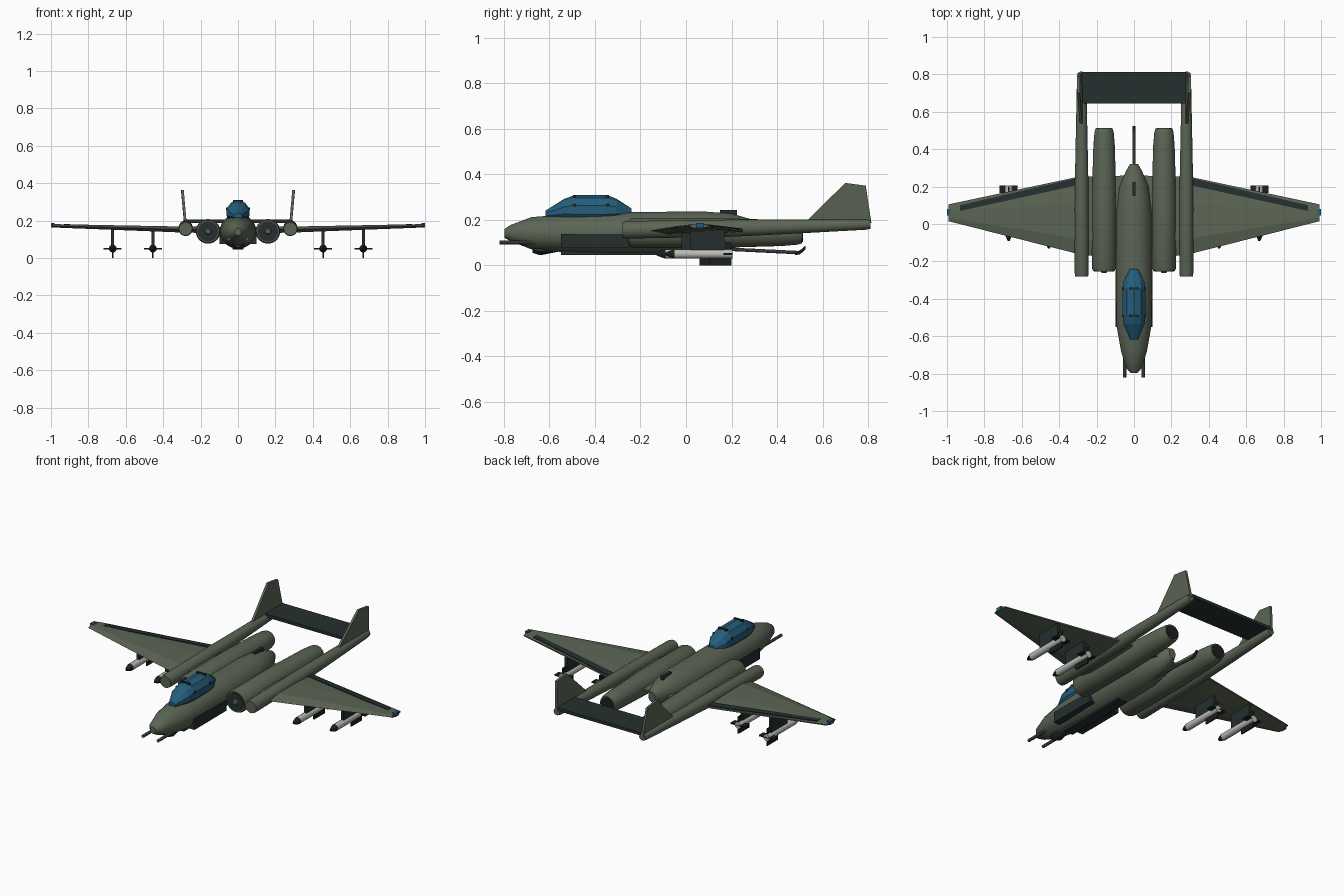
import bpy, bmesh, math
from mathutils import Vector

if "Cube" in bpy.data.objects:
    bpy.data.objects.remove(bpy.data.objects["Cube"], do_unlink=True)


def material(name, rgb):
    m = bpy.data.materials.new(name)
    m.use_nodes = True
    m.diffuse_color = (*rgb, 1)
    m.node_tree.nodes["Principled BSDF"].inputs["Base Color"].default_value = (*rgb, 1)
    return m


GREEN = material("olive green", (0.105, 0.13, 0.09))
DARK = material("dark slate", (0.018, 0.028, 0.028))
BLUE = material("canopy blue", (0.018, 0.11, 0.2))
WHITE = material("pale grey", (0.5, 0.5, 0.48))
STEEL = material("steel grey", (0.11, 0.12, 0.115))
BLACK = material("soft black", (0.012, 0.014, 0.014))


def finish(name, bm, mat, mirror=False, smooth=False):
    bmesh.ops.recalc_face_normals(bm, faces=bm.faces)
    me = bpy.data.meshes.new(name)
    bm.to_mesh(me)
    bm.free()
    me.materials.append(mat)
    if smooth:
        me.shade_smooth()
        me.set_sharp_from_angle(angle=math.radians(35))
    ob = bpy.data.objects.new(name, me)
    bpy.context.collection.objects.link(ob)
    if mirror:
        ob.modifiers.new("Mirror", 'MIRROR').use_mirror_merge = False
    return ob


def bridge(bm, rings):
    n = len(rings[0])
    for a, b in zip(rings, rings[1:]):
        for i in range(n):
            j = (i + 1) % n
            bm.faces.new((a[i], a[j], b[j], b[i]))
    bm.faces.new(rings[0])
    bm.faces.new(rings[-1])


def loft(name, x, sections, mat, mirror=False, n=20, smooth=True):
    """Elliptical rings along y; each section is (y, half width, bottom, top)."""
    bm = bmesh.new()
    rings = []
    for y, w, lo, hi in sections:
        angles = [math.tau * (i + 0.5) / n for i in range(n)]
        rings.append([bm.verts.new((x + w * math.cos(a), y, (lo + hi) / 2 + (hi - lo) / 2 * math.sin(a)))
                      for a in angles])
    bridge(bm, rings)
    return finish(name, bm, mat, mirror, smooth)


def body(name, x, z, profile, mat, mirror=True, n=20):
    """Round body along y; profile is (y, radius)."""
    return loft(name, x, [(y, r, z - r, z + r) for y, r in profile], mat, mirror, n)


def slab(name, points, offset, mat, mirror=False):
    """Flat polygon thickened along an offset vector."""
    bm = bmesh.new()
    shift = Vector(offset)
    bridge(bm, [[bm.verts.new(p) for p in points], [bm.verts.new(Vector(p) + shift) for p in points]])
    return finish(name, bm, mat, mirror)


def box(name, x, y, z, mat, mirror=False):
    pts = [(x[0], y[0], z[0]), (x[1], y[0], z[0]), (x[1], y[1], z[0]), (x[0], y[1], z[0])]
    return slab(name, pts, (0, 0, z[1] - z[0]), mat, mirror)


def rod(name, path, r, mat, mirror=False, n=10):
    bm = bmesh.new()
    bridge(bm, [[bm.verts.new((x + r * math.cos(math.tau * i / n), y, z + r * math.sin(math.tau * i / n)))
                 for i in range(n)] for x, y, z in path])
    return finish(name, bm, mat, mirror, True)


# Central fuselage
loft("fuselage", 0, [(-0.797, 0.018, 0.12, 0.16), (-0.77, 0.042, 0.105, 0.178), (-0.68, 0.07, 0.07, 0.212),
                     (-0.55, 0.093, 0.058, 0.223), (-0.3, 0.098, 0.05, 0.235), (0.08, 0.095, 0.052, 0.237),
                     (0.2, 0.078, 0.07, 0.228), (0.28, 0.045, 0.1, 0.205), (0.32, 0.022, 0.125, 0.185)], GREEN, n=24)

# Faceted canopy with frame studs
loft("canopy", 0, [(-0.618, 0.022, 0.205, 0.24), (-0.535, 0.06, 0.19, 0.292), (-0.49, 0.064, 0.18, 0.308),
                   (-0.345, 0.064, 0.18, 0.308), (-0.305, 0.058, 0.19, 0.292), (-0.24, 0.022, 0.205, 0.25)],
     BLUE, n=10, smooth=False)
for y in (-0.49, -0.345):
    box("canopy_top_frame", (-0.028, 0.028), (y - 0.006, y + 0.006), (0.297, 0.31), DARK)
    box("canopy_side_frame", (0.052, 0.063), (y - 0.007, y + 0.007), (0.256, 0.269), DARK, True)

# Fuselage fittings
box("side_intake", (0.06, 0.1), (-0.55, -0.25), (0.075, 0.138), DARK, True)
box("belly_panel", (-0.03, 0.03), (-0.55, -0.1), (0.046, 0.07), DARK)
loft("chin_sensor", 0, [(-0.675, 0.02, 0.055, 0.09), (-0.64, 0.035, 0.044, 0.09), (-0.56, 0.02, 0.06, 0.09)], DARK, n=10)
box("dorsal_aerial", (-0.009, 0.009), (0.15, 0.225), (0.21, 0.243), DARK)
rod("nose_gun", [(0.05, -0.82, 0.1), (0.05, -0.6, 0.1)], 0.009, STEEL, True)
rod("tail_hook", [(0, 0.1, 0.075), (0, 0.49, 0.056)], 0.008, STEEL)
rod("hook_tip", [(0, 0.48, 0.054), (0, 0.5, 0.056), (0, 0.525, 0.078)], 0.009, DARK)

# Engine nacelles with intake fans and exhausts
body("nacelle", 0.16, 0.142, [(-0.25, 0.06), (-0.235, 0.066), (0.15, 0.066), (0.42, 0.058), (0.49, 0.052), (0.51, 0.046)], GREEN)
body("intake_fan", 0.16, 0.142, [(-0.253, 0.054), (-0.245, 0.054)], DARK)
body("intake_spinner", 0.16, 0.142, [(-0.262, 0.012), (-0.25, 0.02)], STEEL)
body("exhaust", 0.16, 0.142, [(0.5, 0.04), (0.514, 0.04)], BLACK)

# Tail booms
loft("tail_boom", 0.28, [(-0.28, 0.035, 0.12, 0.19), (-0.26, 0.038, 0.117, 0.195), (0.2, 0.037, 0.125, 0.201),
                         (0.5, 0.031, 0.14, 0.202), (0.79, 0.025, 0.156, 0.203), (0.81, 0.02, 0.16, 0.2)], GREEN, True)

# Tail surfaces
slab("tail_fin", [(0.275, 0.53, 0.195), (0.29, 0.7, 0.362), (0.29, 0.79, 0.35), (0.275, 0.815, 0.185)],
     (0.014, 0, 0), GREEN, True)
box("tailplane", (-0.28, 0.28), (0.645, 0.812), (0.188, 0.206), DARK)

# Wings: tapered sections rising toward the tip
bm = bmesh.new()
rings = []
for x, lead, trail, z, t in ((0, -0.2, 0.26, 0.147, 0.034), (0.3, -0.16, 0.252, 0.152, 0.032), (0.992, 0.015, 0.105, 0.172, 0.018)):
    c = trail - lead
    rings.append([bm.verts.new((x, lead + c * f, z + t * h)) for f, h in
                  ((0, 0), (0.2, 0.5), (0.65, 0.45), (1, 0.15), (1, -0.15), (0.65, -0.45), (0.2, -0.5))])
bridge(bm, rings)
finish("wing", bm, GREEN, True)

# Control surface plate and tip light
slab("wing_flap", [(0.3, 0.208, 0.158), (0.93, 0.07, 0.175), (0.93, 0.1, 0.1735), (0.3, 0.247, 0.1555)],
     (0, 0, 0.006), DARK, True)
box("tip_light", (0.98, 1.0), (0.045, 0.08), (0.164, 0.186), BLUE, True)

# Underwing missiles on pylons
for x, y in ((0.455, -0.04), (0.67, 0)):
    body("missile_body", x, 0.05, [(y - 0.052, 0.02), (y + 0.205, 0.02)], WHITE, n=12)
    body("missile_nose", x, 0.05, [(y - 0.09, 0.006), (y - 0.07, 0.015), (y - 0.05, 0.021)], BLACK, n=12)
    box("missile_fin_upright", (x - 0.004, x + 0.004), (y + 0.1, y + 0.2), (0, 0.1), BLACK, True)
    box("missile_fin_level", (x - 0.048, x + 0.048), (y + 0.165, y + 0.205), (0.046, 0.054), BLACK, True)
    box("pylon", (x - 0.008, x + 0.008), (y + 0.02, y + 0.17), (0.06, 0.158), DARK, True)
